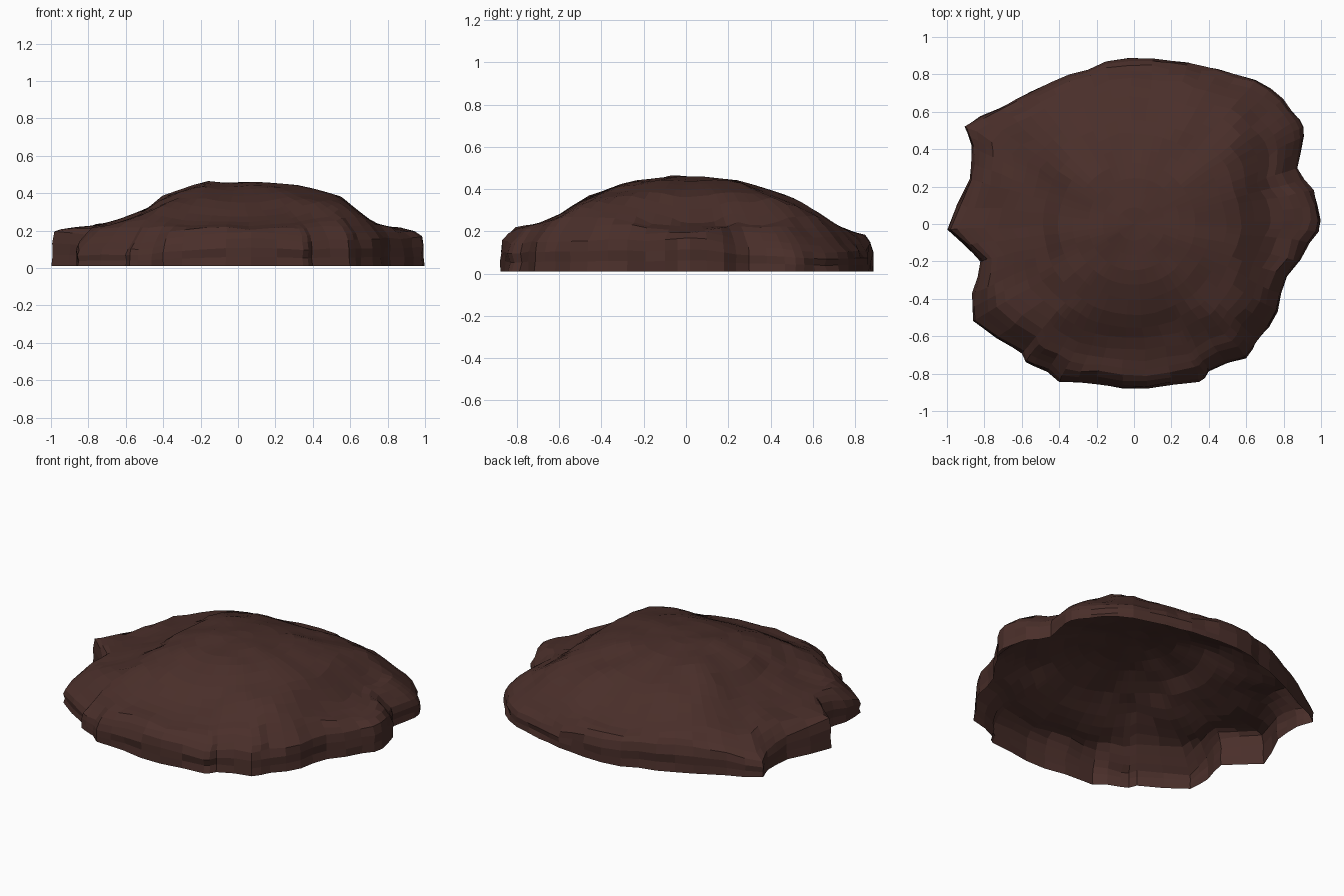
import bpy, bmesh, math
from mathutils import Vector, noise

if "Cube" in bpy.data.objects:
    bpy.data.objects.remove(bpy.data.objects["Cube"])

# Footprint, counter-clockwise from the right
OUTLINE = [(1.0, .02), (.96, .18), (.875, .30), (.91, .47), (.885, .56), (.80, .67), (.65, .77),
           (.45, .83), (.29, .865), (.10, .885), (-.15, .87), (-.35, .80), (-.55, .71),
           (-.72, .62), (-.905, .52), (-.87, .42), (-.88, .24), (-1.0, -.03), (-.82, -.20),
           (-.865, -.37), (-.86, -.52), (-.60, -.69), (-.54, -.76), (-.40, -.845), (-.20, -.855),
           (.07, -.88), (.35, -.845), (.40, -.79), (.60, -.72), (.66, -.62), (.77, -.47),
           (.82, -.28), (.94, -.10)]
# Height profiles of the mound along x and y
ALONG_X = [(-1, .20), (-.7, .235), (-.58, .28), (-.45, .34), (-.4, .39), (-.18, .465), (.3, .45),
           (.55, .385), (.65, .30), (.73, .235), (1, .19)]
ALONG_Y = [(-.9, .19), (-.7, .24), (-.6, .28), (-.45, .375), (-.25, .435), (-.08, .465),
           (.25, .445), (.5, .36), (.67, .26), (.78, .20), (.9, .17)]
# Height of the rim wall by compass angle in degrees
CREST = [(0, .17), (30, .10), (50, .10), (70, .11), (90, .16), (125, .18), (150, .11), (165, .15),
         (180, .2), (198, .17), (212, .09), (235, .10), (250, .13), (270, .15), (300, .14),
         (330, .16), (360, .17)]
BASE, PEAK = .19, .465


def sample(profile, t):
    t = min(max(t, profile[0][0]), profile[-1][0])
    for (a, u), (b, v) in zip(profile, profile[1:]):
        if t <= b:
            return u + (v - u) * (t - a) / (b - a)


def height(x, y):
    hx = sample(ALONG_X, x) - BASE
    hy = sample(ALONG_Y, y) - BASE
    span = PEAK - BASE
    z = BASE + (.7 * hx * hy / span + .3 * min(hx, hy) if hy > 0 else hy)
    return z + .016 * noise.noise(Vector((x * 5, y * 5, 3)))


def crest(p):
    angle = math.degrees(math.atan2(p.y, p.x)) % 360
    return sample(CREST, angle) + .02 * noise.noise(p * 5)


# Split each footprint edge in two, roughening the midpoints
rim = []
for i, (x, y) in enumerate(OUTLINE):
    nx, ny = OUTLINE[(i + 1) % len(OUTLINE)]
    mid = Vector(((x + nx) / 2, (y + ny) / 2, 0))
    rim += [Vector((x, y, 0)), mid * (1 + .03 * noise.noise(mid * 9))]

bm = bmesh.new()
rings = []

# Craggy rim wall, open underneath: (scale, share of the wall height)
for scale, share in [(.998, 0), (.994, .33), (.996, .66), (.982, 1)]:
    ring = []
    for p in rim:
        rough = .02 * noise.noise(p * 7 + Vector((0, 0, share * 3))) if share else 0
        q = p * (scale + min(rough, .006))
        ring.append(bm.verts.new((q.x, q.y, .01 + share * (crest(p) - .01))))
    rings.append(ring)

# Rocky top surface, stepping in towards the summit
for scale in [.955, .92, .88, .83, .77, .70, .63, .55, .46, .37, .28, .19, .10]:
    ring = []
    for p in rim:
        even = p.normalized() * .88
        q = p.lerp(even, min(1, (1 - scale) * 2)) * scale
        q += Vector((noise.noise(q * 7), noise.noise(q * 7 + Vector((9, 4, 0))), 0)) * .02 * scale
        z = min(height(q.x, q.y), crest(p) + 1.1 * (.985 - scale))
        ring.append(bm.verts.new((q.x, q.y, z)))
    rings.append(ring)

n = len(rim)
for low, high in zip(rings, rings[1:]):
    for i in range(n):
        j = (i + 1) % n
        bm.faces.new((low[i], low[j], high[j], high[i]))
summit = bm.verts.new((0, 0, height(0, 0)))
for i in range(n):
    bm.faces.new((rings[-1][i], rings[-1][(i + 1) % n], summit))

mesh = bpy.data.meshes.new("rock_mound")
bm.to_mesh(mesh)
bm.free()
mound = bpy.data.objects.new("rock_mound", mesh)
bpy.context.collection.objects.link(mound)

# Dark brown rock
rock = bpy.data.materials.new("brown_rock")
rock.diffuse_color = (.068, .028, .023, 1)
rock.use_nodes = True
rock.node_tree.nodes["Principled BSDF"].inputs["Base Color"].default_value = rock.diffuse_color
mesh.materials.append(rock)
